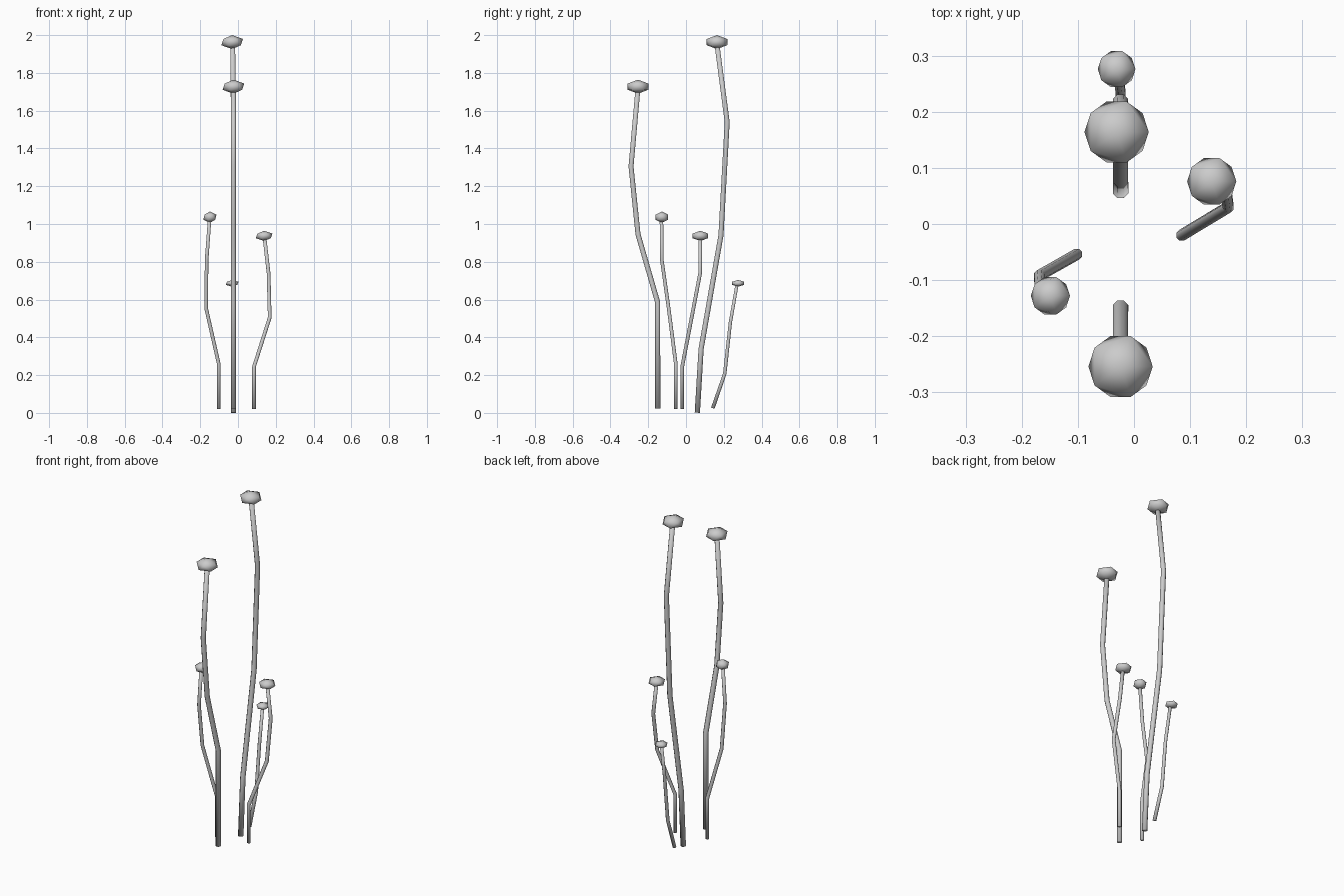
import bpy, bmesh, math
from mathutils import Vector

if "Cube" in bpy.data.objects:
    bpy.data.objects.remove(bpy.data.objects["Cube"])


def make_stem(name, points, r0, r1, sides=8):
    """Smooth-shaded octagonal tube swept along a bent path, capped at both ends."""
    pts = [Vector(p) for p in points]
    bm = bmesh.new()
    rings = []
    for i, p in enumerate(pts):
        a = (p - pts[i - 1]).normalized() if i > 0 else Vector()
        b = (pts[i + 1] - p).normalized() if i < len(pts) - 1 else Vector()
        q = Vector((0, 0, 1)).rotation_difference((a + b).normalized())
        r = r0 + (r1 - r0) * i / (len(pts) - 1)
        angles = [math.tau * (k + 0.5) / sides for k in range(sides)]
        rings.append([bm.verts.new(p + q @ Vector((r * math.cos(t), r * math.sin(t), 0)))
                      for t in angles])
    for lo, hi in zip(rings, rings[1:]):
        for k in range(sides):
            n = (k + 1) % sides
            bm.faces.new((lo[k], lo[n], hi[n], hi[k]))
    bm.faces.new(rings[0][::-1])
    bm.faces.new(rings[-1])
    for f in bm.faces:
        f.smooth = True
    mesh = bpy.data.meshes.new(name)
    bm.to_mesh(mesh)
    bm.free()
    obj = bpy.data.objects.new(name, mesh)
    bpy.context.collection.objects.link(obj)


def make_cap(name, centre, radius, half_height):
    """Flattened 20-sided bud on top of a stem, fully smooth shaded."""
    bpy.ops.mesh.primitive_ico_sphere_add(subdivisions=1, radius=1, location=centre)
    obj = bpy.context.object
    obj.name = name
    obj.scale = (radius, radius, half_height)
    bpy.ops.object.transform_apply(location=False, rotation=False, scale=True)
    bpy.ops.object.shade_smooth()


# name: stem path, bottom radius, top radius, cap centre, cap radius, cap half height
X = -0.024
stalks = {
    "tall": ([(X, 0.06, 0.001), (X, 0.08, 0.34), (X, 0.185, 0.94),
              (X, 0.218, 1.54), (X - 0.004, 0.164, 1.95)],
             0.015, 0.014, (-0.031, 0.164, 1.963), 0.064, 0.037),
    "front": ([(X, -0.15, 0.022), (X, -0.15, 0.585), (X, -0.254, 0.945),
               (X, -0.291, 1.305), (X, -0.254, 1.72)],
              0.015, 0.014, (-0.024, -0.254, 1.727), 0.064, 0.037),
    "left": ([(-0.102, -0.054, 0.02), (-0.102, -0.054, 0.26), (-0.169, -0.092, 0.555),
              (-0.166, -0.128, 0.81), (-0.15, -0.13, 1.03)],
             0.0105, 0.010, (-0.149, -0.128, 1.036), 0.039, 0.030),
    "right": ([(0.085, -0.02, 0.02), (0.085, -0.02, 0.245), (0.168, 0.03, 0.505),
               (0.162, 0.075, 0.74), (0.14, 0.075, 0.93)],
              0.0105, 0.0105, (0.1385, 0.076, 0.937), 0.049, 0.027),
    "short": ([(X, 0.142, 0.025), (X, 0.205, 0.207), (X, 0.235, 0.48),
               (X - 0.004, 0.271, 0.685)],
              0.0105, 0.009, (-0.031, 0.276, 0.686), 0.0375, 0.018),
}

for key, (path, r0, r1, centre, rad, hh) in stalks.items():
    make_stem(key + "_stem", path, r0, r1)
    make_cap(key + "_cap", centre, rad, hh)
